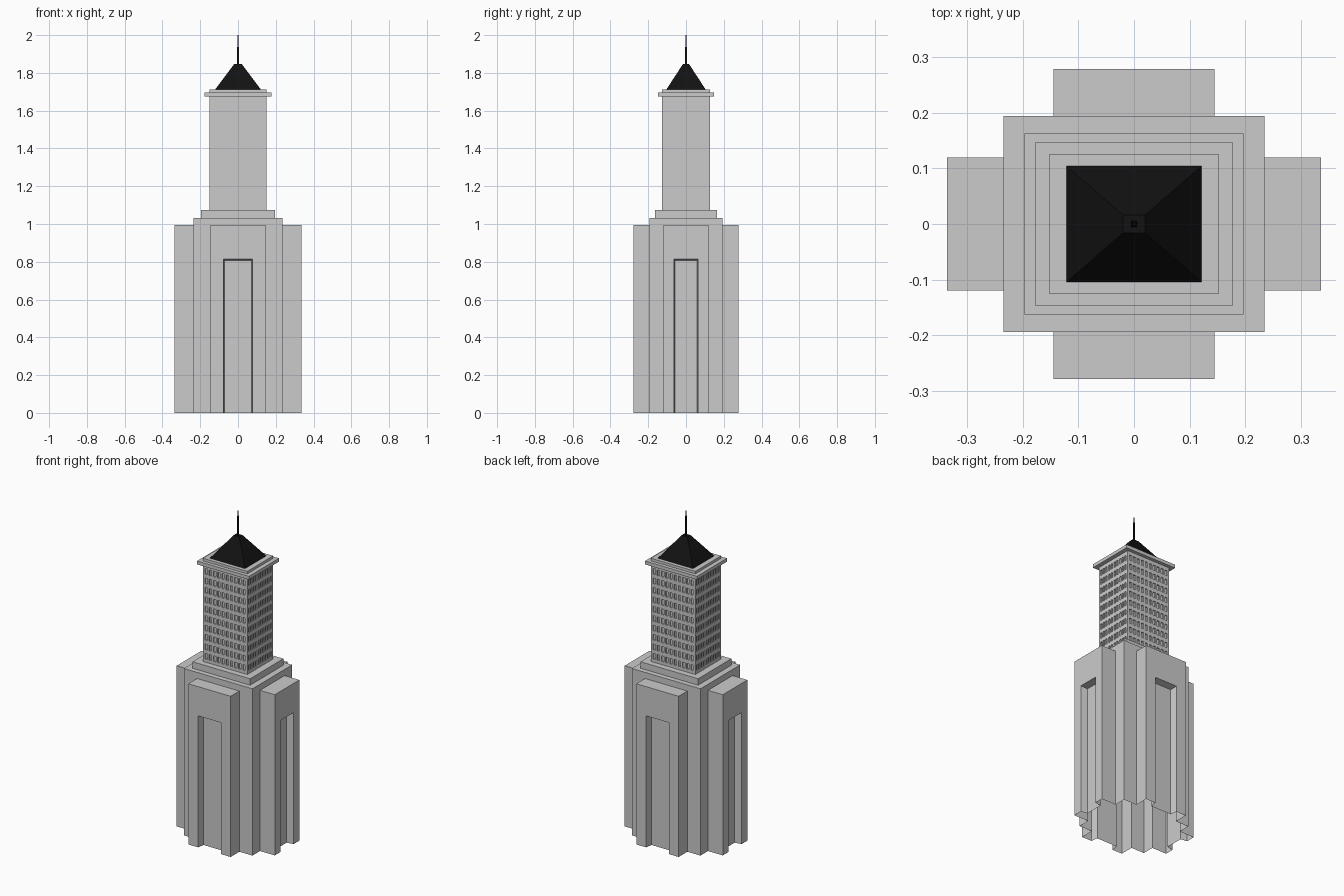
import bpy, bmesh

if "Cube" in bpy.data.objects:
    bpy.data.objects.remove(bpy.data.objects["Cube"])

BLACK = bpy.data.materials.new("black")
BLACK.diffuse_color = (0.006, 0.006, 0.006, 1)
BLACK.use_nodes = True
BLACK.node_tree.nodes["Principled BSDF"].inputs["Base Color"].default_value = BLACK.diffuse_color


def finish(name, bm, mat=None):
    bmesh.ops.remove_doubles(bm, verts=bm.verts, dist=1e-5)
    bmesh.ops.recalc_face_normals(bm, faces=bm.faces)
    me = bpy.data.meshes.new(name)
    bm.to_mesh(me)
    bm.free()
    if mat:
        me.materials.append(mat)
    ob = bpy.data.objects.new(name, me)
    bpy.context.collection.objects.link(ob)
    return ob


def face(bm, pts):
    return bm.faces.new([bm.verts.new(p) for p in pts])


def side_face(bm, k, pts):
    """Face in wall space (u along, v outward, z up), turned to side k of 4."""
    out = []
    for u, v, z in pts:
        x, y = u, -v
        for _ in range(k):
            x, y = -y, x
        out.append((x, y, z))
    face(bm, out)


def stack(bm, levels, cap_bottom=False, cap_top=False):
    """Join rectangular rings given as (half x, half y, z)."""
    rings = [[(-a, -b, z), (a, -b, z), (a, b, z), (-a, b, z)] for a, b, z in levels]
    for lo, hi in zip(rings, rings[1:]):
        for i in range(4):
            j = (i + 1) % 4
            face(bm, [lo[i], lo[j], hi[j], hi[i]])
    if cap_bottom:
        face(bm, rings[0][::-1])
    if cap_top:
        face(bm, rings[-1])


CX, CY = 0.235, 0.194           # core half sizes
TX, TY = 0.152, 0.126           # shaft half sizes
WING_H, CORE_H, STEP_H, RECESS_H = 0.995, 1.033, 1.073, 0.814


# Base: core with four projecting wings, each with a tall splayed recess, open below
def base_side(bm, k, cw, c, w, d, r, depth=0.043, splay=0.007):
    H, R = WING_H, RECESS_H
    side_face(bm, k, [(-w, d, 0), (-r, d, 0), (-r, d, R), (r, d, R),
                      (r, d, 0), (w, d, 0), (w, d, H), (-w, d, H)])
    for s in (-w, w):
        side_face(bm, k, [(s, c, 0), (s, d, 0), (s, d, H), (s, c, H)])
    side_face(bm, k, [(-w, d, H), (w, d, H), (w, c, H), (-w, c, H)])
    side_face(bm, k, [(-cw, c, 0), (-w, c, 0), (-w, c, H), (w, c, H),
                      (w, c, 0), (cw, c, 0), (cw, c, CORE_H), (-cw, c, CORE_H)])
    q, e = r - splay, d - depth
    outer = [(-r, d, 0), (-r, d, R), (r, d, R), (r, d, 0)]
    inner = [(-q, e, 0), (-q, e, R - splay), (q, e, R - splay), (q, e, 0)]
    for i in range(3):
        side_face(bm, k, [outer[i], outer[i + 1], inner[i + 1], inner[i]])
    side_face(bm, k, inner[::-1])


bm = bmesh.new()
for k in (0, 2):
    base_side(bm, k, CX, CY, 0.145, 0.279, 0.078)
for k in (1, 3):
    base_side(bm, k, CY, CX, 0.120, 0.336, 0.064)
stack(bm, [(CX, CY, CORE_H), (0.197, 0.163, CORE_H), (0.197, 0.163, STEP_H), (TX, TY, STEP_H)])
finish("stepped_base", bm)


# Shaft: four walls with a grid of recessed windows
Z0, Z1 = STEP_H, 1.675
COLS, ROWS, WIN_H, WIN_DEPTH = 10, 10, 0.034, 0.007


def cuts(lo, hi, first, pitch, n, size):
    vals = [lo]
    for i in range(n):
        m = first + i * pitch
        vals += [m - size / 2, m + size / 2]
    return vals + [hi]


def shaft_side(bm, k, w, d):
    pitch = 2 * (w - 0.008) / COLS
    us = cuts(-w, w, -pitch * (COLS - 1) / 2, pitch, COLS, pitch * 0.56)
    zs = cuts(Z0, Z1, 1.110, 0.0583, ROWS, WIN_H)
    for i in range(len(us) - 1):
        for j in range(len(zs) - 1):
            a, b, lo, hi = us[i], us[i + 1], zs[j], zs[j + 1]
            quad = [(a, lo), (b, lo), (b, hi), (a, hi)]
            if i % 2 and j % 2:
                e = d - WIN_DEPTH
                for n in range(4):
                    p, q = quad[n], quad[(n + 1) % 4]
                    side_face(bm, k, [(p[0], d, p[1]), (q[0], d, q[1]),
                                      (q[0], e, q[1]), (p[0], e, p[1])])
                side_face(bm, k, [(u, e, z) for u, z in quad])
            else:
                side_face(bm, k, [(u, d, z) for u, z in quad])


bm = bmesh.new()
for k in range(4):
    shaft_side(bm, k, *((TX, TY) if k % 2 == 0 else (TY, TX)))
finish("window_shaft", bm)

# Cornice: projecting slab with a smaller one on top
bm = bmesh.new()
stack(bm, [(0.178, 0.147, Z1), (0.178, 0.147, 1.696), (TX, TY, 1.696), (TX, TY, 1.712)], True, True)
finish("cornice", bm)

# Roof: black truncated pyramid
bm = bmesh.new()
stack(bm, [(0.121, 0.104, 1.712), (0.020, 0.016, 1.847)], True, True)
finish("pyramid_roof", bm, BLACK)

# Mast: thin tapered spire
bm = bmesh.new()
stack(bm, [(0.005, 0.005, 1.845), (0.0045, 0.0045, 1.92), (0.002, 0.002, 2.0)], True, True)
finish("mast", bm, BLACK)
